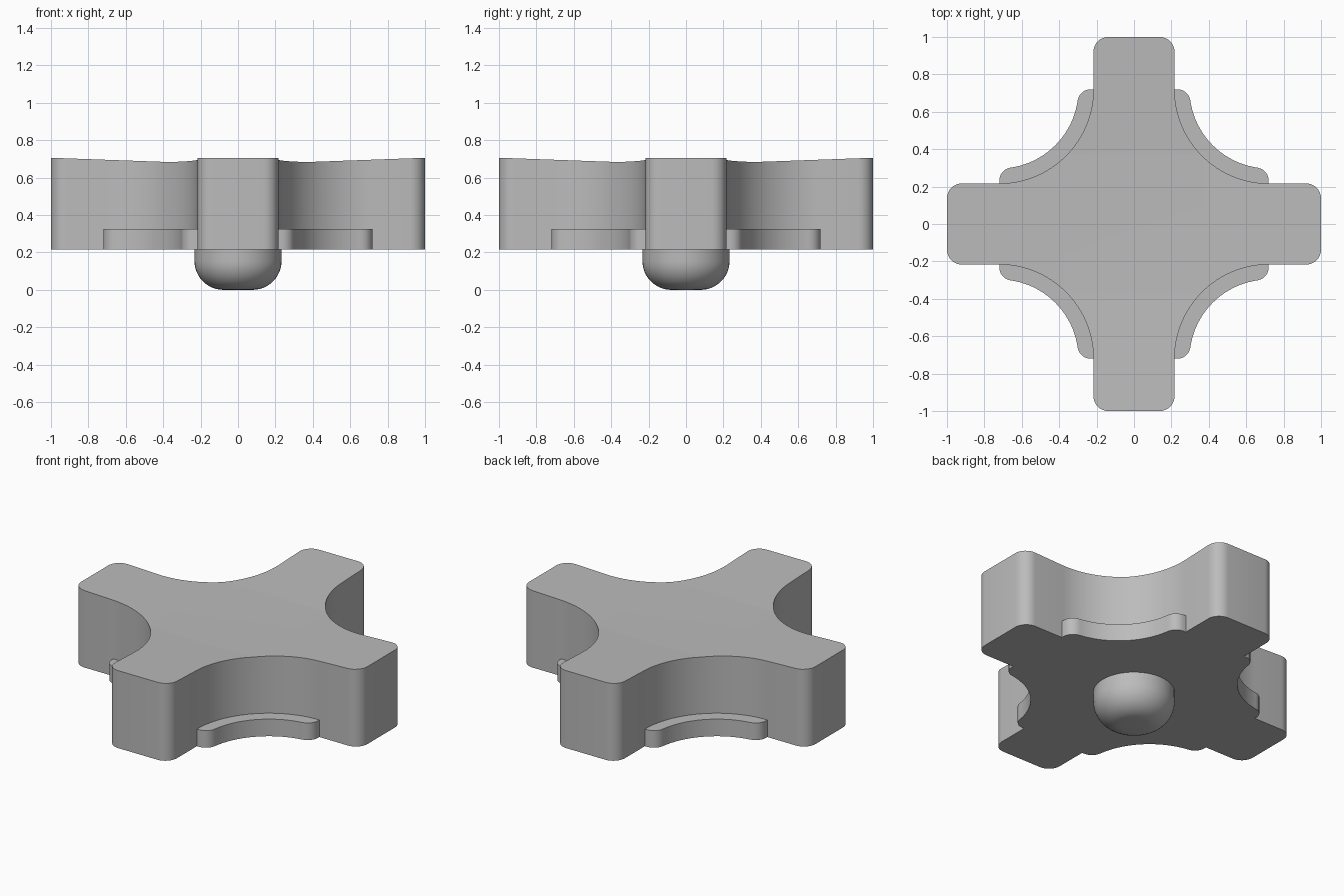
import bpy, bmesh
from math import pi, cos, sin, radians, sqrt
from mathutils import Matrix

HALF = 0.217          # half width of an arm
HUB = 0.72            # distance of each scoop axis from x = 0 and y = 0
SCOOP = HUB - HALF    # scoop radius
NOTCH = HUB - SCOOP / sqrt(2)
BASE, LIP_TOP, DISH, TOP = 0.217, 0.325, 0.683, 0.706

old = bpy.data.objects.get("Cube")
if old:
    bpy.data.objects.remove(old, do_unlink=True)

grey = bpy.data.materials.new("Grey plastic")
grey.use_nodes = True
grey.diffuse_color = (0.5, 0.5, 0.5, 1)
grey.node_tree.nodes["Principled BSDF"].inputs["Base Color"].default_value = grey.diffuse_color


def arc(cx, cy, r, start, end, steps):
    """Points on an arc, angles in degrees."""
    angles = [radians(start + (end - start) * i / steps) for i in range(steps + 1)]
    return [(cx + r * cos(a), cy + r * sin(a)) for a in angles]


def finish(name, bm):
    bmesh.ops.remove_doubles(bm, verts=bm.verts, dist=1e-4)
    bmesh.ops.recalc_face_normals(bm, faces=bm.faces)
    mesh = bpy.data.meshes.new(name)
    bm.to_mesh(mesh)
    bm.free()
    mesh.materials.append(grey)
    obj = bpy.data.objects.new(name, mesh)
    bpy.context.collection.objects.link(obj)
    bpy.ops.object.select_all(action="DESELECT")
    obj.select_set(True)
    bpy.context.view_layer.objects.active = obj
    bpy.ops.object.shade_smooth_by_angle(angle=radians(30))
    return obj


def add_quarters(bm, outline, z):
    """Four copies of a flat outline, turned about z."""
    for k in range(4):
        turn = Matrix.Rotation(k * pi / 2, 3, "Z")
        bm.faces.new([bm.verts.new(turn @ Matrix.Translation((x, y, z)).translation)
                      for x, y in outline])


def raise_faces(bm, height):
    """Extrude everything upwards to the height given by a rule."""
    bmesh.ops.remove_doubles(bm, verts=bm.verts, dist=1e-4)
    result = bmesh.ops.extrude_face_region(bm, geom=bm.faces[:], use_keep_orig=True)
    for v in result["geom"]:
        if isinstance(v, bmesh.types.BMVert):
            v.co.z = height(v.co)


# Four-armed body: flat hub, arms rising gently to their tips
def dished(co):
    reach = max(abs(co.x), abs(co.y), NOTCH)
    return DISH + (TOP - DISH) * (reach - NOTCH) / (1 - NOTCH)


R = 0.08
arm = (arc(HUB, -HUB, SCOOP, 135, 90, 16)
       + arc(1 - R, R - HALF, R, -90, 0, 8)
       + arc(1 - R, HALF - R, R, 0, 90, 8)
       + arc(HUB, HUB, SCOOP, 270, 225, 16))
bm = bmesh.new()
add_quarters(bm, arm, BASE)
add_quarters(bm, [(0, 0), (NOTCH, -NOTCH), (NOTCH, NOTCH)], BASE)
raise_faces(bm, dished)
finish("cross_body", bm)

# Curved lips at the foot of each scoop, with rounded ends
E = 0.07
lip = (arc(HUB, HUB, SCOOP + 0.02, 270, 180, 24)
       + arc(HALF + 0.015, HUB - E, E, 90, 8, 6)
       + arc(HUB, HUB, SCOOP - 0.08, 189, 261, 24)
       + arc(HUB - E, HALF + 0.015, E, 82, 0, 6))
bm = bmesh.new()
add_quarters(bm, lip, BASE)
raise_faces(bm, lambda co: LIP_TOP)
finish("scoop_lips", bm)

# Rounded stud underneath, turned about z
K, F = 0.233, 0.155
profile = [(0, 0)] + arc(K - F, F, F, -90, 0, 12) + [(K, BASE), (0, BASE)]
bm = bmesh.new()
verts = [bm.verts.new((x, 0, z)) for x, z in profile]
edges = [bm.edges.new(pair) for pair in zip(verts, verts[1:])]
bmesh.ops.spin(bm, geom=verts + edges, cent=(0, 0, 0), axis=(0, 0, 1),
               angle=2 * pi, steps=48, use_merge=True)
finish("bottom_stud", bm)
